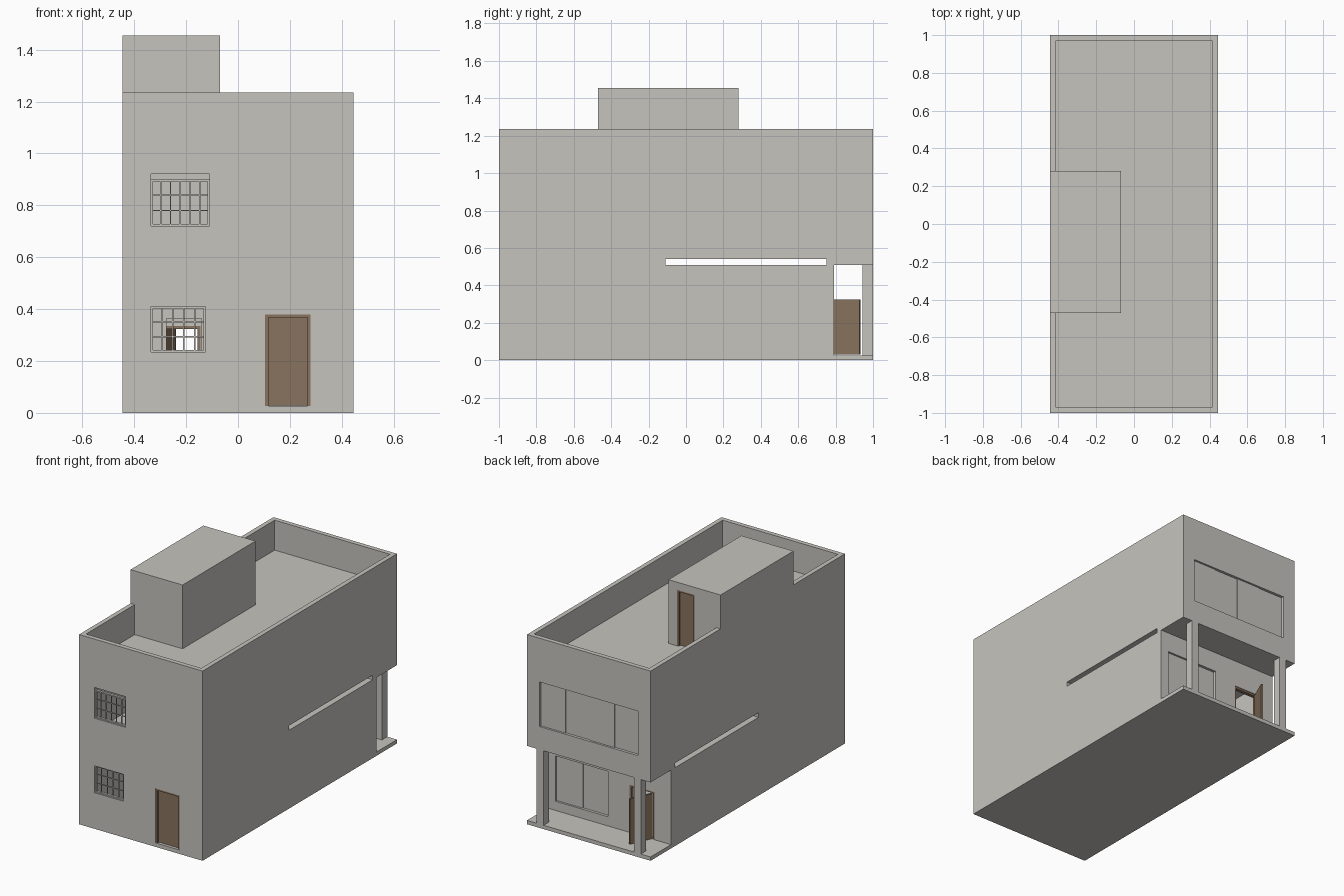
import bpy, bmesh, math
from mathutils import Matrix, Vector

if "Cube" in bpy.data.objects:
    bpy.data.objects.remove(bpy.data.objects["Cube"])


def material(name, rgb):
    m = bpy.data.materials.new(name)
    m.diffuse_color = (*rgb, 1)
    m.use_nodes = True
    m.node_tree.nodes["Principled BSDF"].inputs["Base Color"].default_value = m.diffuse_color
    return m


PLASTER = material("grey_plaster", (0.56, 0.55, 0.515))
WOOD = material("brown_wood", (0.25, 0.172, 0.112))


def boxes(name, items, mat, matrix=None):
    """One object made of boxes, each given as (x0, x1, y0, y1, z0, z1)."""
    bm = bmesh.new()
    for x0, x1, y0, y1, z0, z1 in items:
        size = Matrix.Diagonal((x1 - x0, y1 - y0, z1 - z0, 1))
        mid = Matrix.Translation(((x0 + x1) / 2, (y0 + y1) / 2, (z0 + z1) / 2))
        bmesh.ops.create_cube(bm, size=1, matrix=mid @ size)
    if matrix:
        bm.transform(matrix)
    me = bpy.data.meshes.new(name)
    bm.to_mesh(me)
    bm.free()
    me.materials.append(mat)
    ob = bpy.data.objects.new(name, me)
    bpy.context.collection.objects.link(ob)
    return ob


def carve(ob, cuts):
    """Subtract boxes from an object and bake the result."""
    cutters = []
    for c in cuts:
        cutter = boxes("cutter", [c], PLASTER)
        cutter.hide_render = True
        mod = ob.modifiers.new("cut", 'BOOLEAN')
        mod.operation, mod.solver, mod.object = 'DIFFERENCE', 'EXACT', cutter
        cutters.append(cutter)
    dg = bpy.context.evaluated_depsgraph_get()
    me = bpy.data.meshes.new_from_object(ob.evaluated_get(dg))
    ob.modifiers.clear()
    ob.data = me
    for c in cutters:
        bpy.data.objects.remove(c)


W, T = 0.445, 0.03          # half width, wall thickness
ROOF, TOP = 1.04, 1.235     # roof deck and parapet top
PORCH = 0.79                # rear wall of the ground floor

# openings: x0, x1, z0, z1
FRONT_DOOR = (0.105, 0.28, 0.026, 0.38)
BACK_DOOR = (-0.325, -0.145, 0.026, 0.335)
ROOF_DOOR = (-0.257, -0.13, ROOF, 1.405)
LOW_GRILLE = (-0.335, -0.125, 0.235, 0.41)
HIGH_GRILLE = (-0.335, -0.11, 0.72, 0.92)
PORCH_WIN = (0.01, 0.388, 0.085, 0.38)
REAR_WIN = (-0.355, 0.355, 0.66, 0.95)


def through(o, y0, y1):
    return (o[0], o[1], y0, y1, o[2], o[3])


# house body with rooms, porch, roof well and openings carved out
house = boxes("house_body", [(-W, W, -1, 1, 0, TOP)], PLASTER)
carve(house, [
    (-W + T, W - T, -1 + T, 0, 0.025, 0.48),             # front ground room
    (-W + T, W - T, T, PORCH - T, 0.025, 0.48),          # rear ground room
    (-W + T, W - T, -1 + T, 1 - T, 0.57, 1.0),           # upper floor
    (-0.5, 0.5, PORCH, 1.1, 0.025, 0.51),                # porch
    (-0.5, 0.5, -0.11, 0.75, 0.51, 0.54),                # slot between floors
    (-W + T, W - T, -1 + T, 1 - T, ROOF, 1.4),           # roof terrace
    (-0.5, -0.07, -0.47, 0.28, ROOF, 1.4),               # seat of stair block
    (-0.275, -0.14, -0.05, 0.08, 0.026, 0.363),          # inner doorway
    through(FRONT_DOOR, -1.1, -0.95),
    through(BACK_DOOR, 0.74, 0.85),
    through(LOW_GRILLE, -1.1, -0.95),
    through(HIGH_GRILLE, -1.1, -0.95),
    through(PORCH_WIN, 0.74, 0.85),
    through(REAR_WIN, 0.95, 1.1),
])

# stair block on the roof
stair = boxes("stair_block", [(-W, -0.07, -0.47, 0.28, ROOF, 1.455)], PLASTER)
carve(stair, [(ROOF_DOOR[0], ROOF_DOOR[1], 0.25, 0.3, ROOF - 0.01, ROOF_DOOR[3])])

# porch posts
for side, name in ((1, "left"), (-1, "right")):
    a, b = sorted((side * 0.325, side * 0.375))
    boxes(f"porch_post_{name}", [(a, b, 0.945, 1, 0.025, 0.51)], PLASTER)


def door(name, o, y, facing, angle=0):
    """Wooden frame and leaf; y is the outer wall face, facing its sign."""
    x0, x1, z0, z1 = o
    f = 0.012
    ya, yb = sorted((y - facing * 0.004, y - facing * 0.027))
    boxes(name + "_frame", [(x0, x0 + f, ya, yb, z0, z1), (x1 - f, x1, ya, yb, z0, z1),
                            (x0 + f, x1 - f, ya, yb, z1 - f, z1)], WOOD)
    hinge = Vector((x0 + f, y - facing * (0.0 if angle else 0.014), 0))
    ya, yb = sorted((0, -facing * 0.012))
    boxes(name + "_leaf", [(0, x1 - x0 - 2 * f, ya, yb, z0 + 0.003, z1 - f)], WOOD,
          Matrix.Translation(hinge) @ Matrix.Rotation(math.radians(angle), 4, 'Z'))


door("front_door", FRONT_DOOR, -1, -1)
door("back_door", BACK_DOOR, PORCH, 1, 66)
door("roof_door", ROOF_DOOR, 0.28, 1)


def grille(name, o, columns, drop):
    """Barred window; drop is the gap left below the lintel."""
    x0, x1, z0, z1 = o
    z1 -= drop
    f, b, ya, yb = 0.008, 0.0025, -0.992, -0.976
    parts = [(x0, x0 + f, ya, yb, z0, z1), (x1 - f, x1, ya, yb, z0, z1),
             (x0, x1, ya, yb, z0, z0 + f), (x0, x1, ya, yb, z1 - f, z1)]
    for i in range(1, columns):
        x = x0 + (x1 - x0) * i / columns
        parts.append((x - b, x + b, -0.987, -0.982, z0, z1))
    for i in (1, 2):
        z = z0 + (z1 - z0) * i / 3
        parts.append((x0, x1, -0.985, -0.98, z - b, z + b))
    boxes(name, parts, PLASTER)


grille("lower_window_grille", LOW_GRILLE, 5, 0)
grille("upper_window_grille", HIGH_GRILLE, 6, 0.02)


def panel_window(name, o, y, count):
    """Row of sliding panels set back from the wall face, on alternate tracks."""
    x0, x1, z0, z1 = o
    w = (x1 - x0) / count
    parts = []
    for i in range(count):
        d = y - (0.013 if i % 2 else 0.018)
        parts.append((x0 + i * w, x0 + (i + 1) * w, d - 0.008, d, z0, z1))
    boxes(name, parts, PLASTER)


panel_window("porch_window_panels", PORCH_WIN, PORCH, 2)
panel_window("rear_window_panels", REAR_WIN, 1, 4)
